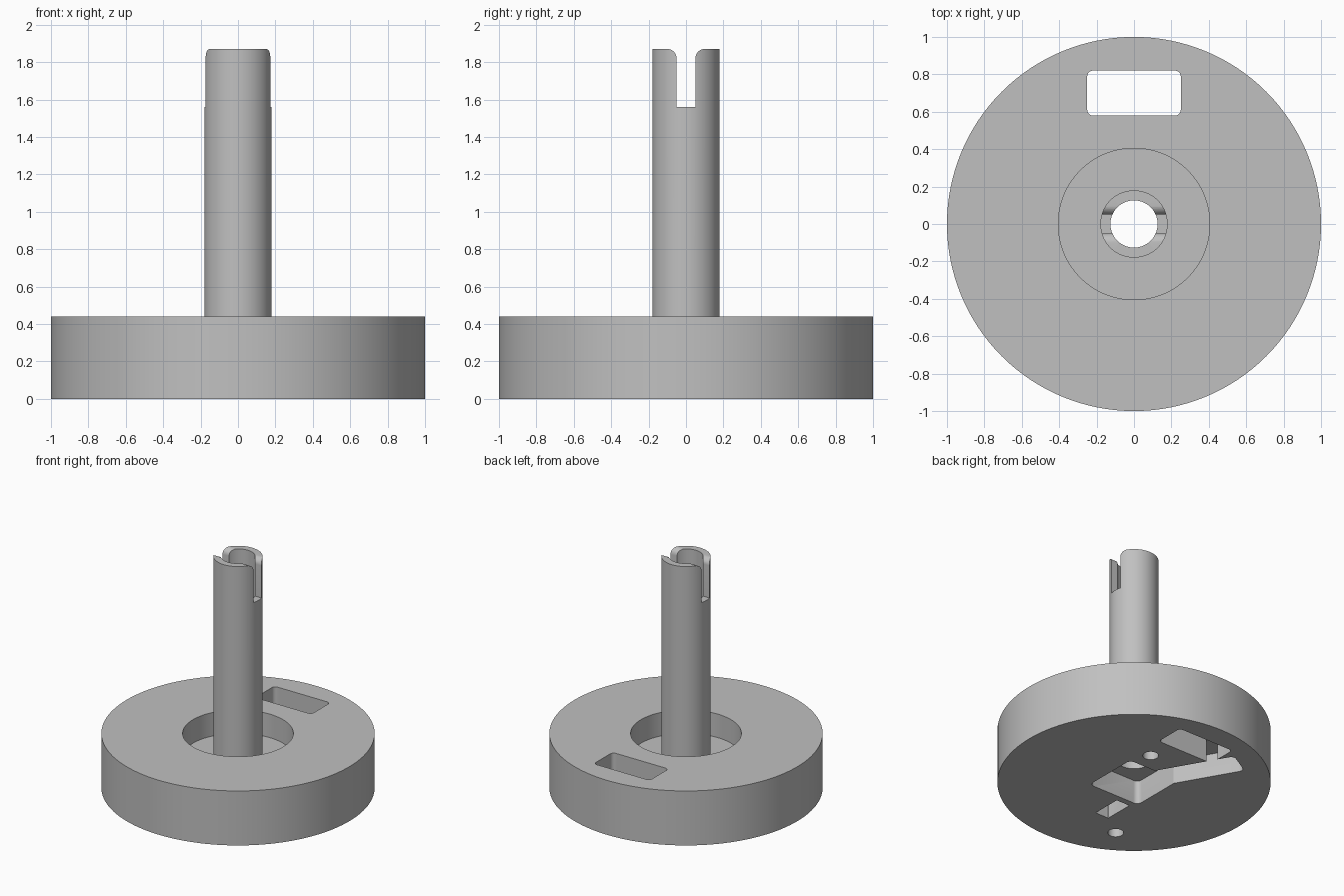
import bpy, bmesh, math
from mathutils import Matrix

cube = bpy.data.objects.get("Cube")
if cube:
    bpy.data.objects.remove(cube)

STEPS = 128
FLOOR = 0.25     # floor of the round recess on top
POCKET = 0.19    # depth of the underside pockets

grey = bpy.data.materials.new("plain_grey")
grey.use_nodes = True
colour = (0.53, 0.53, 0.53, 1)
grey.diffuse_color = colour
grey.node_tree.nodes["Principled BSDF"].inputs["Base Color"].default_value = colour


def make_object(name, bm):
    bmesh.ops.recalc_face_normals(bm, faces=bm.faces)
    mesh = bpy.data.meshes.new(name)
    bm.to_mesh(mesh)
    bm.free()
    mesh.materials.append(grey)
    obj = bpy.data.objects.new(name, mesh)
    bpy.context.collection.objects.link(obj)
    return obj


def lathe(name, profile):
    """Revolve a closed (radius, height) profile around z."""
    bm = bmesh.new()
    verts = [bm.verts.new((r, 0, z)) for r, z in profile]
    edges = [bm.edges.new((a, b)) for a, b in zip(verts, verts[1:] + verts[:1])]
    bmesh.ops.spin(bm, geom=verts + edges, cent=(0, 0, 0), axis=(0, 0, 1),
                   angle=math.tau, steps=STEPS, use_duplicate=False)
    bmesh.ops.remove_doubles(bm, verts=bm.verts, dist=0.0001)
    return make_object(name, bm)


def prism(name, outline, low, high, matrix=Matrix()):
    """Extrude an outline in xy from low to high, then place it."""
    bm = bmesh.new()
    face = bm.faces.new([bm.verts.new((x, y, low)) for x, y in outline])
    top = bmesh.ops.extrude_face_region(bm, geom=[face])["geom"]
    bmesh.ops.translate(bm, vec=(0, 0, high - low),
                        verts=[v for v in top if isinstance(v, bmesh.types.BMVert)])
    bm.transform(matrix)
    return make_object(name, bm)


def arc(cx, cy, radius, start, end, count):
    return [(cx + radius * math.cos(math.radians(start + (end - start) * i / count)),
             cy + radius * math.sin(math.radians(start + (end - start) * i / count)))
            for i in range(count + 1)]


def rounded_rect(x0, x1, y0, y1, radius):
    return (arc(x1 - radius, y1 - radius, radius, 0, 90, 6)
            + arc(x0 + radius, y1 - radius, radius, 90, 180, 6)
            + arc(x0 + radius, y0 + radius, radius, 180, 270, 6)
            + arc(x1 - radius, y0 + radius, radius, 270, 360, 6))


def circle(x, y, radius):
    return arc(x, y, radius, 0, 360, 32)[:-1]


# Disc, recess and hollow stem in one revolved profile
body = lathe("disc_with_stem", [
    (0.126, 0), (1, 0), (1, 0.44), (0.405, 0.44), (0.405, FLOOR),
    (0.18, FLOOR), (0.18, 1.87), (0.126, 1.87)])

# Stem notch outline: straight sides flaring out into rounded lips
lip = 0.05
right_side = [(0.05, 1.56)] + arc(0.05 + lip, 1.87 - lip, lip, 180, 90, 8) + [(0.1, 2)]
notch = right_side + [(-y, z) for y, z in reversed(right_side)]
along_x = Matrix(((0, 0, 1, 0), (1, 0, 0, 0), (0, 1, 0, 0), (0, 0, 0, 1)))
arm_turn = Matrix.Rotation(math.radians(30), 4, "Z")

cutters = [
    prism("stem_notch", notch, -0.3, 0.3, along_x),
    prism("through_window", rounded_rect(-0.25, 0.25, 0.58, 0.82, 0.03), -0.1, 0.6),
    prism("square_pocket", rounded_rect(-0.23, 0.23, -0.23, 0.23, 0.04), -0.1, POCKET),
    prism("arm_pocket", rounded_rect(-0.11, 0.11, 0.05, 0.82, 0.04), -0.1, POCKET, arm_turn),
    prism("small_pocket", rounded_rect(-0.19, -0.07, -0.52, -0.28, 0.005), -0.1, POCKET),
    prism("near_hole", circle(0.16, 0.38, 0.058), -0.1, POCKET),
    prism("far_hole", circle(-0.37, -0.65, 0.058), -0.1, POCKET),
]

# Cut every opening, then drop the cutters
bpy.context.view_layer.objects.active = body
for cutter in cutters:
    cutter.hide_render = True
    mod = body.modifiers.new(cutter.name, "BOOLEAN")
    mod.operation = "DIFFERENCE"
    mod.solver = "EXACT"
    mod.object = cutter
    bpy.ops.object.modifier_apply(modifier=mod.name)
    bpy.data.objects.remove(cutter)

bpy.ops.object.select_all(action="DESELECT")
body.select_set(True)
bpy.ops.object.shade_smooth_by_angle(angle=math.radians(30))
